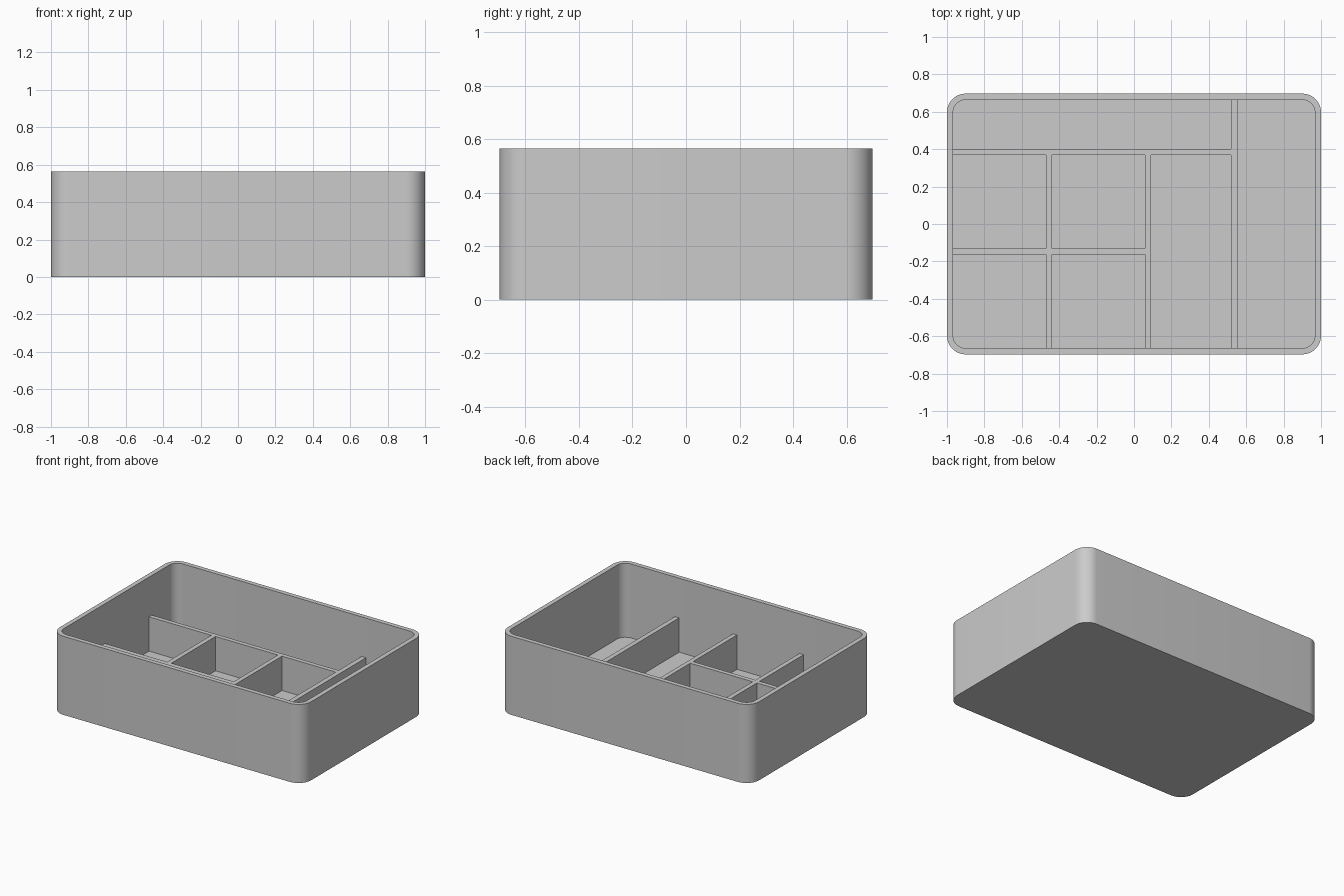
import bpy, bmesh, math

if "Cube" in bpy.data.objects:
    bpy.data.objects.remove(bpy.data.objects["Cube"])

# Overall sizes
HALF_X, HALF_Y, HEIGHT = 1.0, 0.697, 0.565
WALL, FLOOR, RADIUS = 0.033, 0.033, 0.1
DIVIDER_TOP = 0.28
SINK = 0.01  # how far dividers are embedded in walls, floor and each other

grey = bpy.data.materials.new("plain grey")
grey.use_nodes = True
grey.diffuse_color = (0.6, 0.6, 0.6, 1)
grey.node_tree.nodes["Principled BSDF"].inputs["Base Color"].default_value = grey.diffuse_color


def finish(bm, name):
    """Turn a bmesh into a named grey object."""
    bmesh.ops.recalc_face_normals(bm, faces=bm.faces)
    mesh = bpy.data.meshes.new(name)
    bm.to_mesh(mesh)
    bm.free()
    mesh.materials.append(grey)
    obj = bpy.data.objects.new(name, mesh)
    bpy.context.collection.objects.link(obj)
    return obj


def rounded_ring(bm, inset, z, steps=12):
    """Rounded rectangle of vertices, inset from the outer outline."""
    r = RADIUS - inset
    cx, cy = HALF_X - RADIUS, HALF_Y - RADIUS
    ring = []
    for corner, (sx, sy) in enumerate([(1, 1), (-1, 1), (-1, -1), (1, -1)]):
        for i in range(steps + 1):
            a = math.pi / 2 * (corner + i / steps)
            ring.append(bm.verts.new((sx * cx + r * math.cos(a), sy * cy + r * math.sin(a), z)))
    return ring


# Tray shell: outer wall, flat rim, inner wall and floor
bm = bmesh.new()
rings = [rounded_ring(bm, inset, z) for inset, z in
         [(0, 0), (0, HEIGHT), (WALL, HEIGHT), (WALL, FLOOR)]]
for a, b in zip(rings, rings[1:]):
    for i in range(len(a)):
        j = (i + 1) % len(a)
        bm.faces.new((a[i], a[j], b[j], b[i]))
bm.faces.new(rings[0])
bm.faces.new(rings[-1])
tray = finish(bm, "tray_shell")
bpy.context.view_layer.objects.active = tray
tray.select_set(True)
bpy.ops.object.shade_smooth_by_angle(angle=math.radians(30))
tray.select_set(False)


def divider(name, x0, x1, y0, y1):
    """Thin upright panel standing on the tray floor."""
    bm = bmesh.new()
    bmesh.ops.create_cube(bm, size=1)
    z0 = FLOOR - SINK
    for v in bm.verts:
        v.co.x = x1 if v.co.x > 0 else x0
        v.co.y = y1 if v.co.y > 0 else y0
        v.co.z = DIVIDER_TOP if v.co.z > 0 else z0
    return finish(bm, name)


# Dividers, each running into the wall or panel it meets
in_x, in_y = HALF_X - WALL + SINK, HALF_Y - WALL + SINK
long_x0, long_x1 = 0.519, 0.553
back_y0, back_y1 = 0.37, 0.402
mid_x0, mid_x1 = 0.059, 0.091
divider("left_divider", long_x0, long_x1, -in_y, in_y)
divider("back_divider", -in_x, long_x0, back_y0, back_y1)
divider("middle_divider", mid_x0, mid_x1, -in_y, back_y0)
side_x0, side_x1 = -0.471, -0.438
cross_y0, cross_y1 = -0.164, -0.132
divider("right_divider", side_x0, side_x1, -in_y, back_y0)
divider("cross_divider_outer", -in_x, side_x0, cross_y0, cross_y1)
divider("cross_divider_inner", side_x1, mid_x0, cross_y0, cross_y1)
